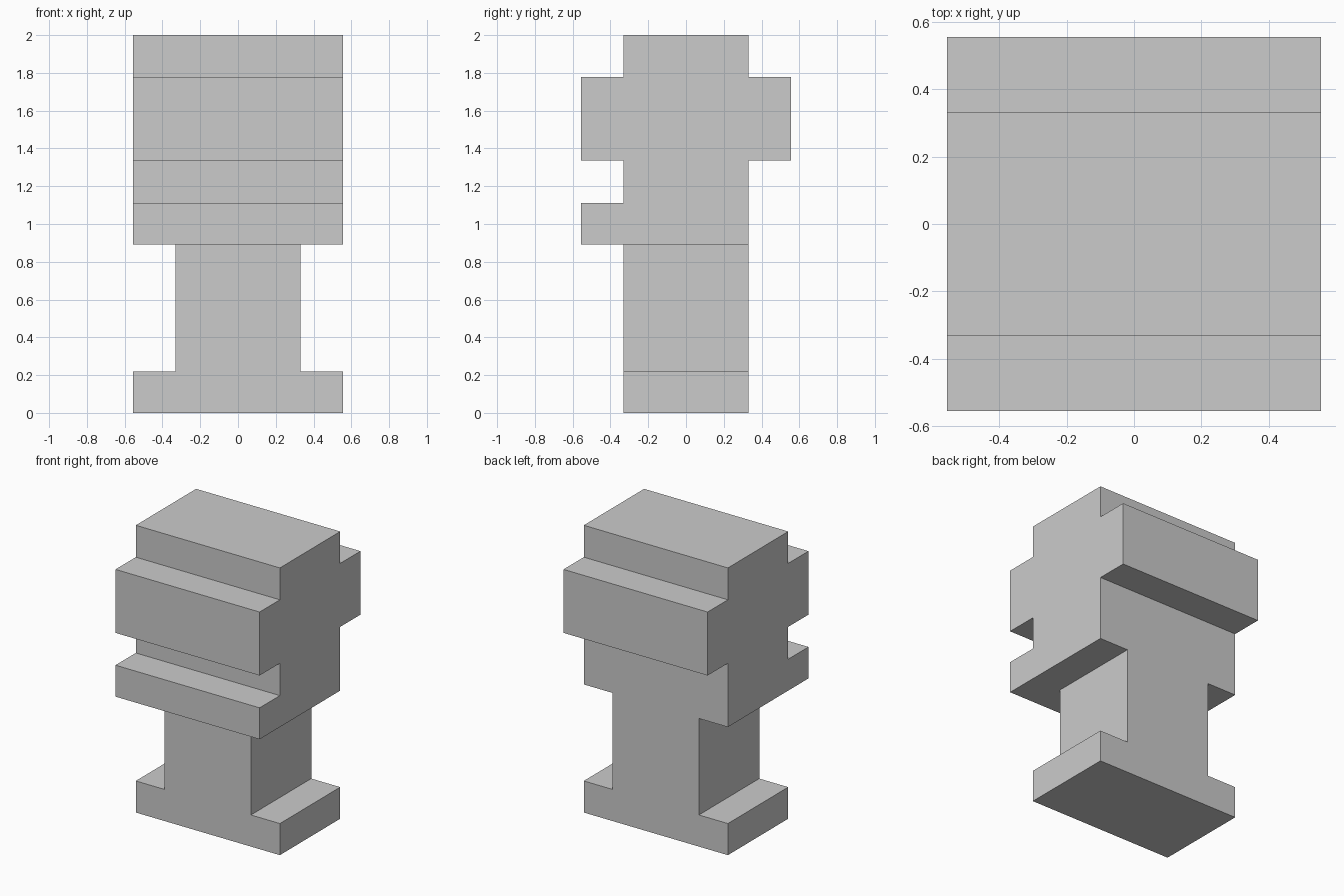
import bpy
import bmesh
from mathutils import Vector

if "Cube" in bpy.data.objects:
    bpy.data.objects.remove(bpy.data.objects["Cube"])

# Shared levels: wide and narrow half-widths, and heights
W, N = 0.555, 0.332
FOOT, WAIST, LEDGE, BROW, CROWN, TOP = 0.22, 0.892, 1.111, 1.336, 1.778, 2.0


def extruded_profile(name, points, axis, half_depth):
    """Solid from a 2D outline (horizontal, z), extruded both ways along x or y."""
    bm = bmesh.new()
    if axis == 'X':
        verts = [bm.verts.new((-half_depth, h, z)) for h, z in points]
        move = Vector((2 * half_depth, 0, 0))
    else:
        verts = [bm.verts.new((h, -half_depth, z)) for h, z in points]
        move = Vector((0, 2 * half_depth, 0))
    face = bm.faces.new(verts)
    result = bmesh.ops.extrude_face_region(bm, geom=[face], use_keep_orig=True)
    moved = [g for g in result['geom'] if isinstance(g, bmesh.types.BMVert)]
    bmesh.ops.translate(bm, verts=moved, vec=move)
    bmesh.ops.recalc_face_normals(bm, faces=bm.faces)
    mesh = bpy.data.meshes.new(name)
    bm.to_mesh(mesh)
    bm.free()
    obj = bpy.data.objects.new(name, mesh)
    bpy.context.collection.objects.link(obj)
    return obj


# Figure: side outline with front ledge and a band on both sides, full width
side = [(-N, 0), (N, 0), (N, BROW), (W, BROW), (W, CROWN), (N, CROWN),
        (N, TOP), (-N, TOP), (-N, CROWN), (-W, CROWN), (-W, BROW),
        (-N, BROW), (-N, LEDGE), (-W, LEDGE), (-W, WAIST), (-N, WAIST)]
figure = extruded_profile("blocky_figure", side, 'X', W)

# Front outline cutter: narrows the column between foot and head
half = [(1, -0.2), (1, FOOT), (N, FOOT), (N, WAIST), (1, WAIST), (1, 2.2)]
front = half + [(-x, z) for x, z in reversed(half)]
cutter = extruded_profile("column_cutter", front, 'Y', 1)
cutter.hide_render = True
cutter.hide_viewport = True

# Keep only what both outlines share, then bake it and drop the cutter
mod = figure.modifiers.new("column_shape", 'BOOLEAN')
mod.operation = 'INTERSECT'
mod.solver = 'EXACT'
mod.object = cutter
depsgraph = bpy.context.evaluated_depsgraph_get()
baked = bpy.data.meshes.new_from_object(figure.evaluated_get(depsgraph))
figure.modifiers.clear()
figure.data = baked
bpy.data.objects.remove(cutter)
